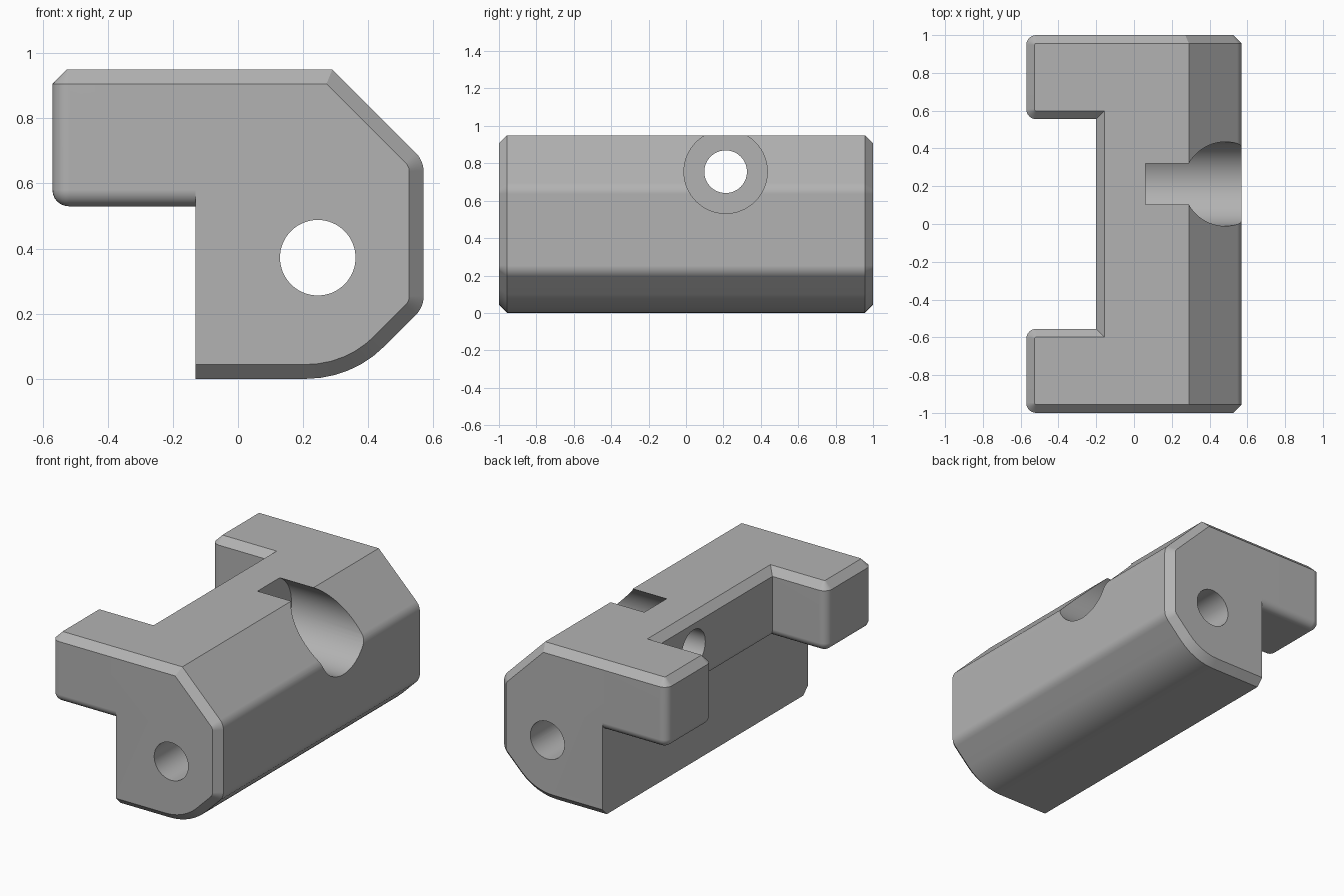
import bpy
import bmesh
import math
from mathutils import Vector, Matrix
from mathutils.geometry import intersect_line_line_2d  # noqa: F401

if "Cube" in bpy.data.objects:
    bpy.data.objects.remove(bpy.data.objects["Cube"])

GREY = (0.45, 0.45, 0.45, 1)
CHAMFER = 0.044
ARC_STEPS = 6

grey = bpy.data.materials.new("plain grey")
grey.use_nodes = True
grey.diffuse_color = GREY
grey.node_tree.nodes["Principled BSDF"].inputs["Base Color"].default_value = GREY


def outline(corners, inset, fixed_edge):
    """Counter-clockwise corners (x, y, radius) moved inward, with rounded corners."""
    pts = [Vector(c[:2]) for c in corners]
    n = len(pts)
    dirs = [(pts[(i + 1) % n] - pts[i]).normalized() for i in range(n)]
    gaps = [0 if i == fixed_edge else inset for i in range(n)]
    result = []
    for i in range(n):
        a, b = dirs[i - 1], dirs[i]
        turn = a.x * b.y - a.y * b.x
        # meeting point of the two shifted edges
        corner = pts[i] + (b * gaps[i - 1] - a * gaps[i]) / turn
        if not corners[i][2]:
            result.append(corner)
            continue
        radius = max(corners[i][2] - inset, 0.005)
        angle = math.atan2(turn, a.dot(b))
        start = corner - a * radius * math.tan(angle / 2)
        normal = Vector((-a.y, a.x))
        for s in range(ARC_STEPS + 1):
            t = angle * s / ARC_STEPS
            result.append(start + a * radius * math.sin(t)
                          + normal * radius * (1 - math.cos(t)))
    return result


def loft(name, corners, levels, fixed_edge, place):
    """Skin the outline through (height, inset) levels."""
    bm = bmesh.new()
    rings = [[bm.verts.new(place(p, h)) for p in outline(corners, inset, fixed_edge)]
             for h, inset in levels]
    for low, high in zip(rings, rings[1:]):
        for i in range(len(low)):
            bm.faces.new((low[i - 1], low[i], high[i], high[i - 1]))
    bm.faces.new(rings[0])
    bm.faces.new(rings[-1])
    bmesh.ops.recalc_face_normals(bm, faces=bm.faces)
    return finish(name, bm)


def finish(name, bm):
    mesh = bpy.data.meshes.new(name)
    bm.to_mesh(mesh)
    bm.free()
    mesh.materials.append(grey)
    obj = bpy.data.objects.new(name, mesh)
    bpy.context.collection.objects.link(obj)
    return obj


def rod(name, radius, length, centre, axis):
    bm = bmesh.new()
    turn = Matrix.Rotation(math.pi / 2, 4, "Y" if axis == "x" else "X")
    bmesh.ops.create_cone(bm, cap_ends=True, segments=64, radius1=radius, radius2=radius,
                          depth=length, matrix=Matrix.Translation(centre) @ turn)
    return finish(name, bm)


def combine(target, tool, operation):
    mod = target.modifiers.new(tool.name, "BOOLEAN")
    mod.operation, mod.solver, mod.object = operation, "EXACT", tool
    bpy.context.view_layer.objects.active = target
    bpy.ops.object.modifier_apply(modifier=mod.name)
    bpy.data.objects.remove(tool)


# Main bar: side profile run along y, chamfered at both ends
bar_profile = [(-0.13, 0, 0), (0.35, 0, 0.34), (0.57, 0.22, 0.08),
               (0.57, 0.67, 0.08), (0.29, 0.95, 0), (-0.13, 0.95, 0)]
bar_levels = [(-1, CHAMFER), (CHAMFER - 1, 0), (1 - CHAMFER, 0), (1, CHAMFER)]
body = loft("clamp_body", bar_profile, bar_levels, 5, lambda p, h: (p.x, h, p.y))

# Two arms and the ledge between them: rounded below, chamfered on top
arm_plan = [(0.1, -1, 0), (0.1, 1, 0), (-0.57, 1, 0.052), (-0.57, 0.555, 0.052),
            (-0.2, 0.555, 0), (-0.2, -0.555, 0), (-0.57, -0.555, 0.052), (-0.57, -1, 0.052)]
r = 0.05
arm_levels = [(0.53 + r * (1 - math.cos(t)), r * (1 - math.sin(t)))
              for t in (math.pi / 2 * s / ARC_STEPS for s in range(ARC_STEPS + 1))]
arm_levels += [(0.95 - CHAMFER, 0), (0.95, CHAMFER)]
arms = loft("arms", arm_plan, arm_levels, 0, lambda p, h: (p.x, p.y, h))
combine(body, arms, "UNION")

# Lengthwise bore, cross bore and the wide recess that breaks through the top
combine(body, rod("long_bore", 0.116, 3, (0.245, 0, 0.372), "y"), "DIFFERENCE")
combine(body, rod("cross_bore", 0.114, 3, (0, 0.212, 0.755), "x"), "DIFFERENCE")
combine(body, rod("recess", 0.223, 1, (0.56, 0.212, 0.755), "x"), "DIFFERENCE")

# Smooth rounds with crisp edges
bpy.ops.object.select_all(action="DESELECT")
body.select_set(True)
bpy.context.view_layer.objects.active = body
bpy.ops.object.shade_smooth_by_angle(angle=math.radians(30))
weighted = body.modifiers.new("even shading", "WEIGHTED_NORMAL")
weighted.keep_sharp = True
